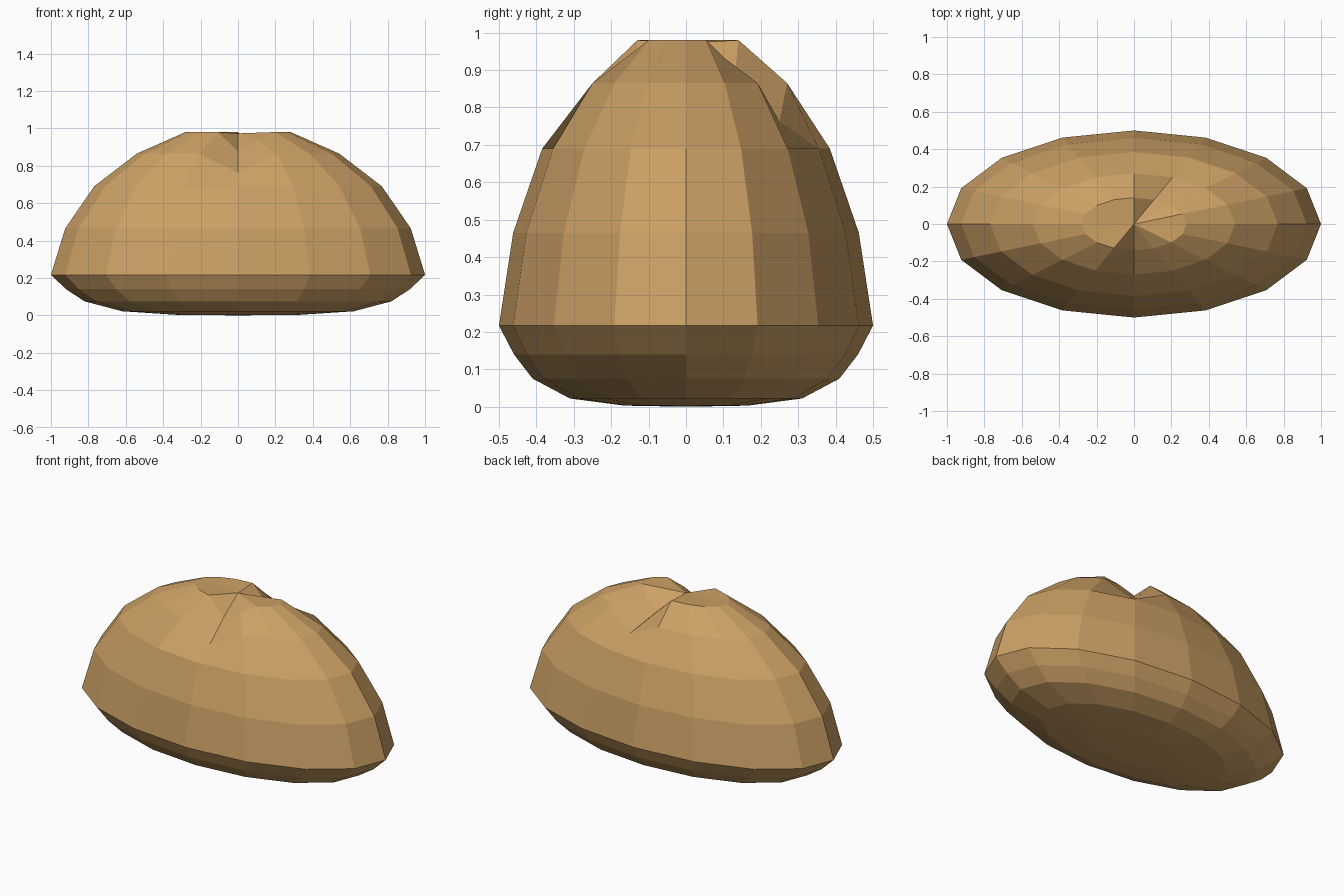
import bpy, bmesh, math

if "Cube" in bpy.data.objects:
    bpy.data.objects.remove(bpy.data.objects["Cube"])

SEG = 16
# (radius, height) rings from the flat underside to the crown
RINGS = [(0.33, 0.003), (0.62, 0.022), (0.82, 0.075), (0.92, 0.14), (1.0, 0.217),
         (0.924, 0.465), (0.769, 0.69), (0.541, 0.865), (0.281, 0.98)]
# slash across the crown: (ring index, segment index) -> drop
SLASH = {(8, 12): 0.105, (8, 13): 0.045, (7, 12): 0.102,
         (8, 3): 0.10, (8, 2): 0.045, (7, 3): 0.102}

# crust colour
crust = bpy.data.materials.new("crust")
crust.diffuse_color = (0.6, 0.35, 0.13, 1)
crust.use_nodes = True
crust.node_tree.nodes["Principled BSDF"].inputs["Base Color"].default_value = crust.diffuse_color

# loaf body: squashed faceted dome with a slashed top
bm = bmesh.new()
rings = []
for r, (rad, z) in enumerate(RINGS):
    ring = []
    for s in range(SEG):
        a = math.tau * s / SEG
        ring.append(bm.verts.new((rad * math.cos(a), rad * math.sin(a) * 0.5,
                                  z - SLASH.get((r, s), 0))))
    rings.append(ring)
bottom = bm.verts.new((0, 0, 0))
top = bm.verts.new((0, 0, 0.973))
for s in range(SEG):
    t = (s + 1) % SEG
    bm.faces.new((bottom, rings[0][t], rings[0][s]))
    for lo, hi in zip(rings, rings[1:]):
        bm.faces.new((lo[s], lo[t], hi[t], hi[s]))
    bm.faces.new((rings[-1][s], rings[-1][t], top))
bmesh.ops.recalc_face_normals(bm, faces=bm.faces)

mesh = bpy.data.meshes.new("bread_loaf")
bm.to_mesh(mesh)
bm.free()
mesh.materials.append(crust)
bpy.context.collection.objects.link(bpy.data.objects.new("bread_loaf", mesh))
